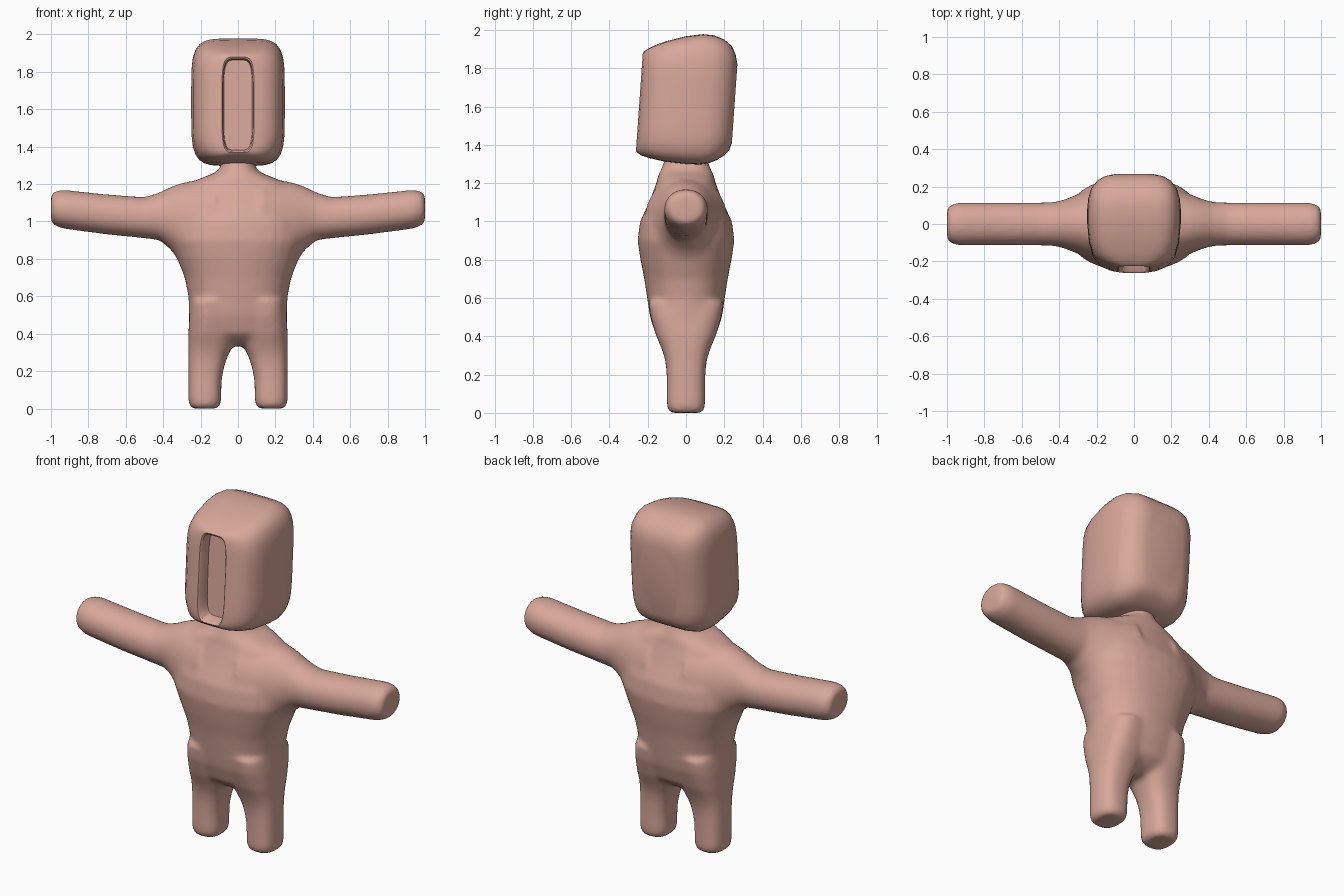
import bpy, bmesh, math

if "Cube" in bpy.data.objects:
    bpy.data.objects.remove(bpy.data.objects["Cube"])

skin = bpy.data.materials.new("clay_pink")
skin.diffuse_color = (0.69, 0.39, 0.325, 1)
skin.use_nodes = True
skin.node_tree.nodes["Principled BSDF"].inputs["Base Color"].default_value = skin.diffuse_color


def ring(n, segs):
    """Unit superellipse with exponent n."""
    pts = []
    for i in range(segs):
        a = 2 * math.pi * (i + 0.5) / segs
        c, s = math.cos(a), math.sin(a)
        r = (abs(c) ** n + abs(s) ** n) ** (-1 / n)
        pts.append((c * r, s * r))
    return pts


def loft(bm, sections, place, n, segs=32):
    """Skin a closed tube through the sections; place(section, u, v) gives a point."""
    rings = [[bm.verts.new(place(s, u, v)) for u, v in ring(n, segs)] for s in sections]
    for a, b in zip(rings, rings[1:]):
        for i in range(segs):
            j = (i + 1) % segs
            bm.faces.new((a[i], a[j], b[j], b[i]))
    bm.faces.new(rings[0][::-1])
    bm.faces.new(rings[-1])


def finish(bm, name):
    bmesh.ops.recalc_face_normals(bm, faces=bm.faces[:])
    me = bpy.data.meshes.new(name)
    bm.to_mesh(me)
    bm.free()
    me.materials.append(skin)
    ob = bpy.data.objects.new(name, me)
    bpy.context.collection.objects.link(ob)
    return ob


# Torso: z, half width, half depth
torso = [(.335, .17, .06), (.36, .21, .11), (.40, .25, .155), (.50, .262, .188),
         (.60, .265, .203), (.70, .285, .218), (.80, .325, .238), (.90, .365, .253),
         (1.0, .36, .24), (1.1, .33, .193), (1.2, .27, .155), (1.235, .19, .147),
         (1.26, .125, .137), (1.29, .09, .122), (1.34, .09, .11)]
# Arm: x, bottom, top, half depth
arm = [(.12, .75, 1.245, .22), (.20, .72, 1.225, .20), (.30, .77, 1.207, .16),
       (.36, .85, 1.185, .135), (.42, .90, 1.155, .118), (.50, .91, 1.13, .115),
       (.70, .93, 1.145, .115), (.94, .962, 1.17, .115), (.985, .98, 1.16, .10),
       (1.0, 1.0, 1.14, .08)]
# Leg: z, inner x, outer x, half depth
leg = [(0, .11, .245, .08), (.015, .095, .26, .095), (.04, .09, .265, .10),
       (.15, .088, .265, .10), (.22, .075, .265, .102), (.28, .055, .265, .11),
       (.33, .03, .265, .125), (.40, .02, .265, .155), (.50, .02, .26, .185),
       (.58, .03, .25, .195)]

bm = bmesh.new()
loft(bm, torso, lambda s, u, v: (u * s[1], v * s[2], s[0]), 2.3)
for side in (-1, 1):
    loft(bm, arm, lambda s, u, v: (side * s[0], u * s[3],
         (s[1] + s[2]) / 2 + v * (s[2] - s[1]) / 2), 2.1)
    loft(bm, leg, lambda s, u, v: (side * ((s[1] + s[2]) / 2 + u * (s[2] - s[1]) / 2),
         v * s[3], s[0]), 2.7)
bmesh.ops.recalc_face_normals(bm, faces=bm.faces[:])
body = finish(bm, "body")

# Fuse the limbs into one soft skin
rm = body.modifiers.new("fuse", 'REMESH')
rm.mode = 'VOXEL'
rm.voxel_size = 0.012
rm.use_smooth_shade = True
sm = body.modifiers.new("soften", 'SMOOTH')
sm.factor = 0.5
sm.iterations = 20

# Head, lofted front to back, starting at the floor of the face slot:
# y, half width, bottom, top
head = [(-.17, .076, 1.382, 1.863), (-.236, .08, 1.375, 1.87), (-.243, .086, 1.368, 1.88),
        (-.236, .13, 1.36, 1.89), (-.215, .18, 1.345, 1.903), (-.17, .22, 1.33, 1.924),
        (-.10, .24, 1.312, 1.945), (0, .25, 1.30, 1.967), (.08, .25, 1.297, 1.978),
        (.13, .245, 1.303, 1.972), (.18, .23, 1.32, 1.95), (.22, .20, 1.345, 1.915),
        (.243, .165, 1.37, 1.87), (.255, .12, 1.41, 1.82)]


def place_head(s, u, v):
    z = (s[2] + s[3]) / 2 + v * (s[3] - s[2]) / 2
    lean = 0.07 * min(1, abs(s[0]) / 0.2)
    return (u * s[1], s[0] + lean * (z - 1.63), z)


bm = bmesh.new()
loft(bm, head, place_head, 5, 64)
head_ob = finish(bm, "head")
bpy.ops.object.select_all(action='DESELECT')
head_ob.select_set(True)
bpy.context.view_layer.objects.active = head_ob
bpy.ops.object.shade_smooth_by_angle(angle=math.radians(40))
